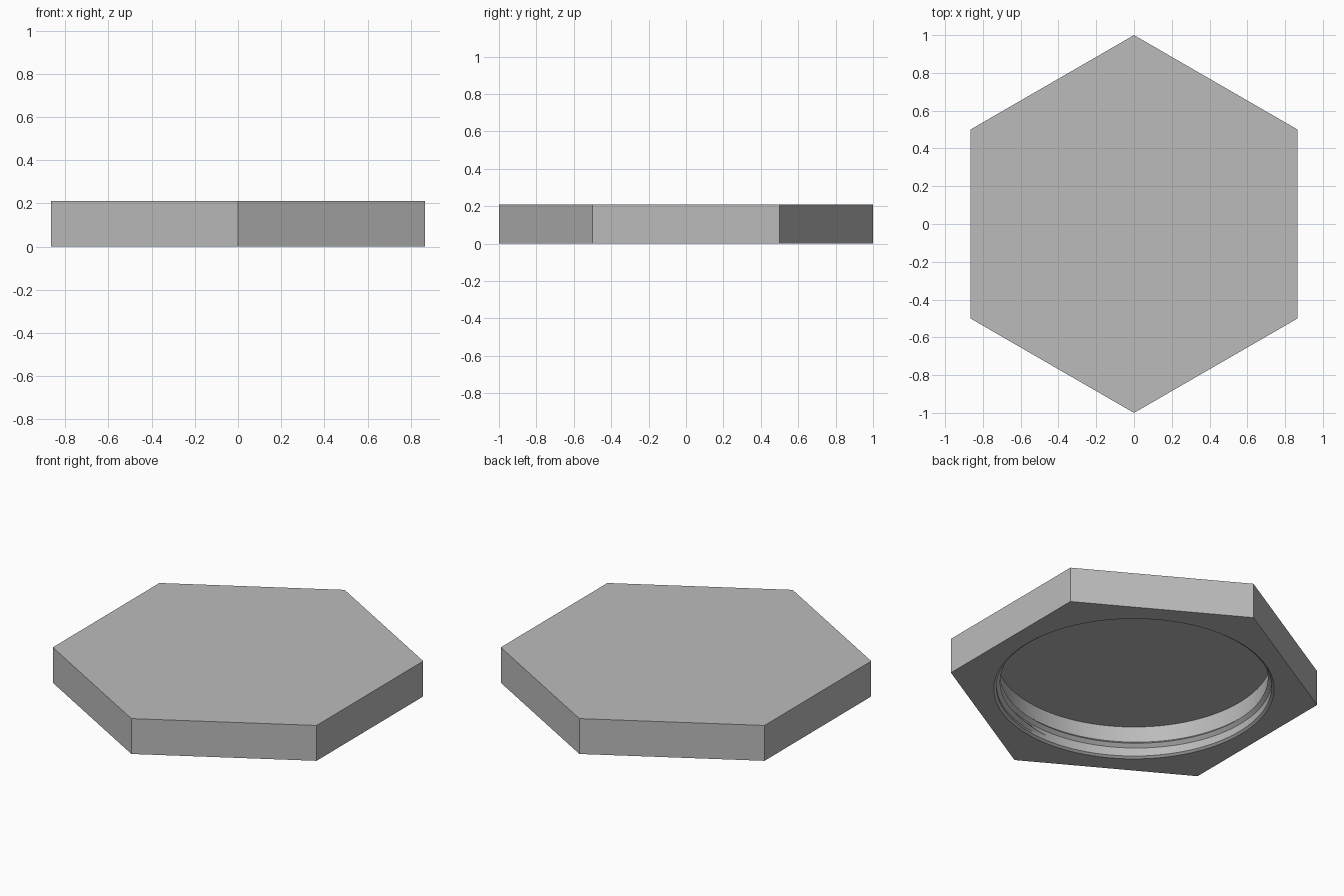
import bpy, bmesh, math

H = 0.21          # cap height
DEPTH = 0.19      # recess depth
WALL_R = 0.74     # recess radius
SEG = 128

cube = bpy.data.objects.get("Cube")
if cube:
    bpy.data.objects.remove(cube, do_unlink=True)

grey = bpy.data.materials.new("plain grey")
grey.use_nodes = True
grey.diffuse_color = (0.5, 0.5, 0.5, 1)
grey.node_tree.nodes["Principled BSDF"].inputs["Base Color"].default_value = (0.5, 0.5, 0.5, 1)


def make_object(name, bm):
    bmesh.ops.recalc_face_normals(bm, faces=bm.faces)
    mesh = bpy.data.meshes.new(name)
    bm.to_mesh(mesh)
    bm.free()
    mesh.materials.append(grey)
    obj = bpy.data.objects.new(name, mesh)
    bpy.context.collection.objects.link(obj)
    return obj


def stack(name, profile, sides, turn=0.0):
    """Closed solid from stacked regular polygons given as (radius, z)."""
    bm = bmesh.new()
    rings = []
    for r, z in profile:
        angles = [turn + math.tau * i / sides for i in range(sides)]
        rings.append([bm.verts.new((r * math.cos(a), r * math.sin(a), z)) for a in angles])
    for low, high in zip(rings, rings[1:]):
        for i in range(sides):
            j = (i + 1) % sides
            bm.faces.new((low[i], low[j], high[j], high[i]))
    bm.faces.new(rings[0])
    bm.faces.new(rings[-1])
    return make_object(name, bm)


def smooth(obj):
    bpy.ops.object.select_all(action="DESELECT")
    obj.select_set(True)
    bpy.context.view_layer.objects.active = obj
    bpy.ops.object.shade_smooth_by_angle(angle=math.radians(25))


# Hexagonal cap with a chamfered round recess cut into its underside
cap = stack("hex_cap", [(1, 0), (1, H)], 6, math.pi / 6)
cutter = stack("recess_cutter", [(0.768, -0.01), (0.754, 0), (WALL_R, 0.01), (WALL_R, DEPTH)], SEG)
cutter.hide_render = True
cut = cap.modifiers.new("recess", "BOOLEAN")
cut.operation = "DIFFERENCE"
cut.solver = "EXACT"
cut.object = cutter
bpy.context.view_layer.objects.active = cap
bpy.ops.object.modifier_apply(modifier=cut.name)
bpy.data.objects.remove(cutter, do_unlink=True)
smooth(cap)

# Helical ridge of the internal thread, fading into the wall at both ends
PITCH, TURNS, START_Z = 0.045, 1.6, 0.038
steps = int(SEG * TURNS)
bm = bmesh.new()
sections = []
for i in range(steps + 1):
    a = -math.pi / 2 + math.tau * i / SEG
    z = START_Z + PITCH * i / SEG
    fade = min(1, 0.1 + i / 6, 0.1 + (steps - i) / 6)
    points = [(WALL_R + 0.004, z - 0.022), (WALL_R - 0.02 * fade, z), (WALL_R + 0.004, z + 0.022)]
    sections.append([bm.verts.new((r * math.cos(a), r * math.sin(a), h)) for r, h in points])
for s, t in zip(sections, sections[1:]):
    for k in range(3):
        n = (k + 1) % 3
        bm.faces.new((s[k], s[n], t[n], t[k]))
bm.faces.new(sections[0])
bm.faces.new(sections[-1])
smooth(make_object("thread_ridge", bm))
